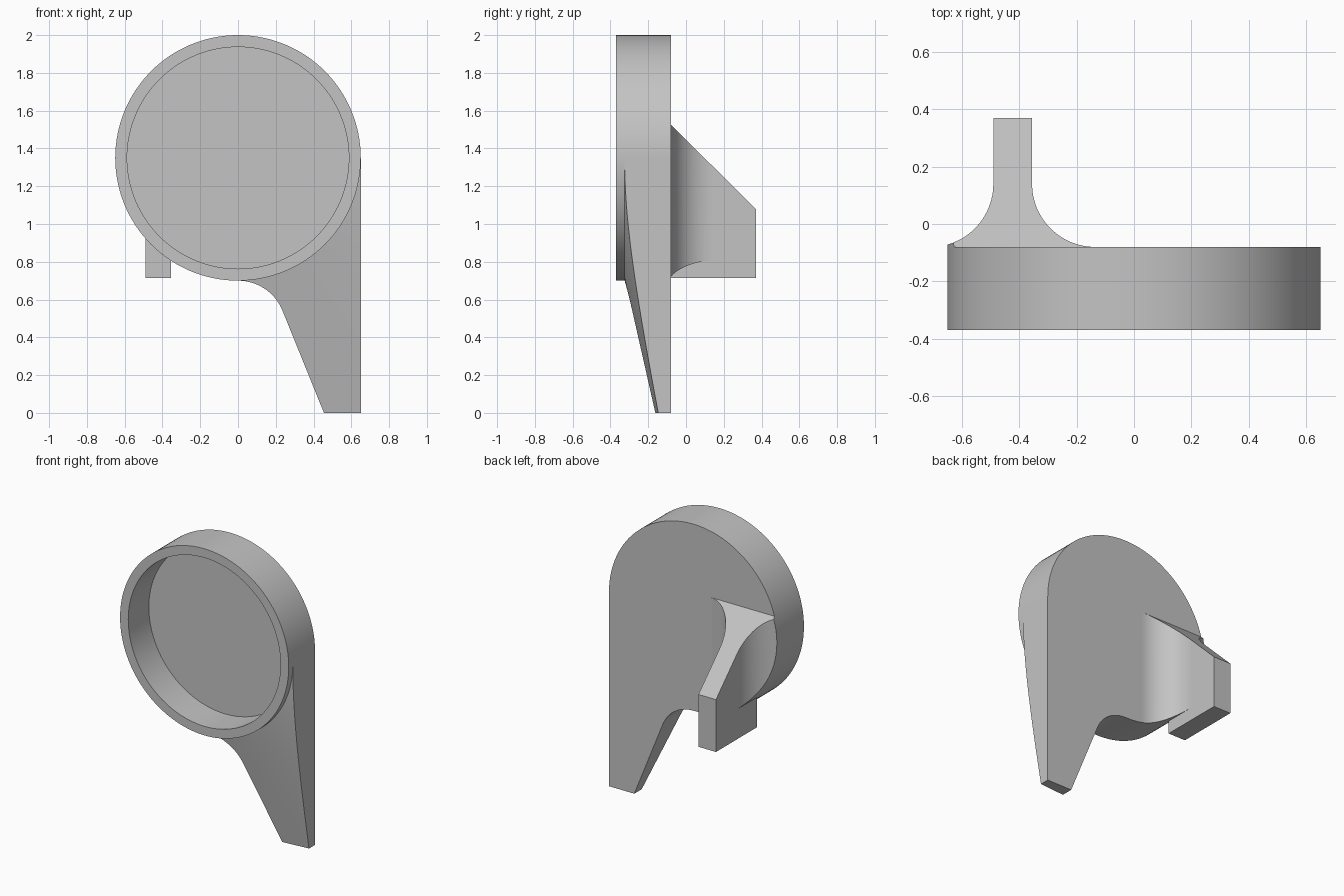
import bpy, bmesh
from math import sin, cos, pi, radians, hypot, asin

cube = bpy.data.objects.get("Cube")
if cube:
    bpy.data.objects.remove(cube, do_unlink=True)

grey = bpy.data.materials.new("plain grey")
grey.use_nodes = True
grey.diffuse_color = (0.55, 0.55, 0.55, 1)
grey.node_tree.nodes["Principled BSDF"].inputs["Base Color"].default_value = grey.diffuse_color

CZ, R = 1.35, 0.65            # disc centre height and radius
FRONT, BACK = -0.37, -0.08    # disc faces
SEGMENTS = 128


def finish(name, bm):
    """Turn a bmesh into a named object."""
    bmesh.ops.recalc_face_normals(bm, faces=bm.faces)
    mesh = bpy.data.meshes.new(name)
    bm.to_mesh(mesh)
    bm.free()
    mesh.materials.append(grey)
    obj = bpy.data.objects.new(name, mesh)
    bpy.context.collection.objects.link(obj)
    return obj


def activate(obj):
    bpy.ops.object.select_all(action='DESELECT')
    obj.select_set(True)
    bpy.context.view_layer.objects.active = obj


def smooth(obj):
    activate(obj)
    bpy.ops.object.shade_smooth_by_angle(angle=radians(25))


def loft(bm, sections, closed):
    """Skin matching point loops; closed joins each loop's ends."""
    rows = [[bm.verts.new(p) for p in s] for s in sections]
    for a, b in zip(rows, rows[1:]):
        n = len(a)
        for i in range(n if closed else n - 1):
            j = (i + 1) % n
            bm.faces.new((a[i], a[j], b[j], b[i]))
    bm.faces.new(rows[0])
    bm.faces.new(rows[-1])


def ring(r, y):
    return [(r * cos(2 * pi * i / SEGMENTS), y, CZ + r * sin(2 * pi * i / SEGMENTS))
            for i in range(SEGMENTS)]


def turned(name, profile):
    bm = bmesh.new()
    loft(bm, [ring(r, y) for r, y in profile], True)
    return finish(name, bm)


# Round cup with a recessed front
INNER, FLOOR = 0.587, -0.143
smooth(turned("round_cup", [(INNER, FLOOR), (INNER, FRONT), (R, FRONT), (R, BACK)]))

# Leg outline: fillet under the cup, slanted edge, foot, straight outer edge
FILLET, FOOT_X = 0.254, 0.455
end = asin(0.3755)
outline = []
for i in range(21):
    a = pi / 2 + (end - pi / 2) * i / 20
    outline.append((FILLET * cos(a), CZ - R - FILLET + FILLET * sin(a)))
outline += [(FOOT_X, 0), (R, 0)]
outline += [(R, CZ * i / 32) for i in range(1, 33)]


def leg_front(r):
    """Conical front: thins away from the cup."""
    return -0.325 + 0.21 * (r - R)


# Each radial slice runs from just inside the cup wall out to the outline
slices = []
for x, z in outline:
    r = hypot(x, z - CZ)
    k = (R - 0.01) / r
    xi, zi = x * k, CZ + (z - CZ) * k
    slices.append([(xi, leg_front(R - 0.01), zi), (x, leg_front(r), z),
                   (x, BACK, z), (xi, BACK, zi)])
bm = bmesh.new()
loft(bm, slices, True)
smooth(finish("leg", bm))

# Rear bracket, cut by a sloping top
BASE, TIP = 0.715, 0.37


def bracket_top(y):
    return 1.525 - (y - BACK) * 0.445 / (TIP - BACK)


def bracket_piece(name, plan):
    bm = bmesh.new()
    loft(bm, [[(x, y, BASE) for x, y in plan],
              [(x, y, bracket_top(y)) for x, y in plan]], True)
    return finish(name, bm)


LEFT, RIGHT, FLARE = -0.355, -0.49, 0.22
bracket_piece("bracket_tongue", [(RIGHT, BACK), (LEFT, BACK), (LEFT, TIP), (RIGHT, TIP)])

# Concave flares on both sides, trimmed to the cup's round edge
trimmer = turned("flare_trimmer", [(R, FRONT - 0.2), (R, TIP + 0.2)])
trimmer.hide_render = True
for side, x0, sign in (("left", LEFT, 1), ("right", RIGHT, -1)):
    plan = [(x0, BACK)]
    for i in range(25):
        a = pi / 2 * i / 24
        plan.append((x0 + sign * FLARE * (1 - cos(a)), BACK + FLARE * (1 - sin(a))))
    flare = bracket_piece("bracket_flare_" + side, plan)
    trim = flare.modifiers.new("trim", 'BOOLEAN')
    trim.operation = 'INTERSECT'
    trim.solver = 'EXACT'
    trim.object = trimmer
    activate(flare)
    bpy.ops.object.modifier_apply(modifier=trim.name)
    smooth(flare)
bpy.data.objects.remove(trimmer, do_unlink=True)
